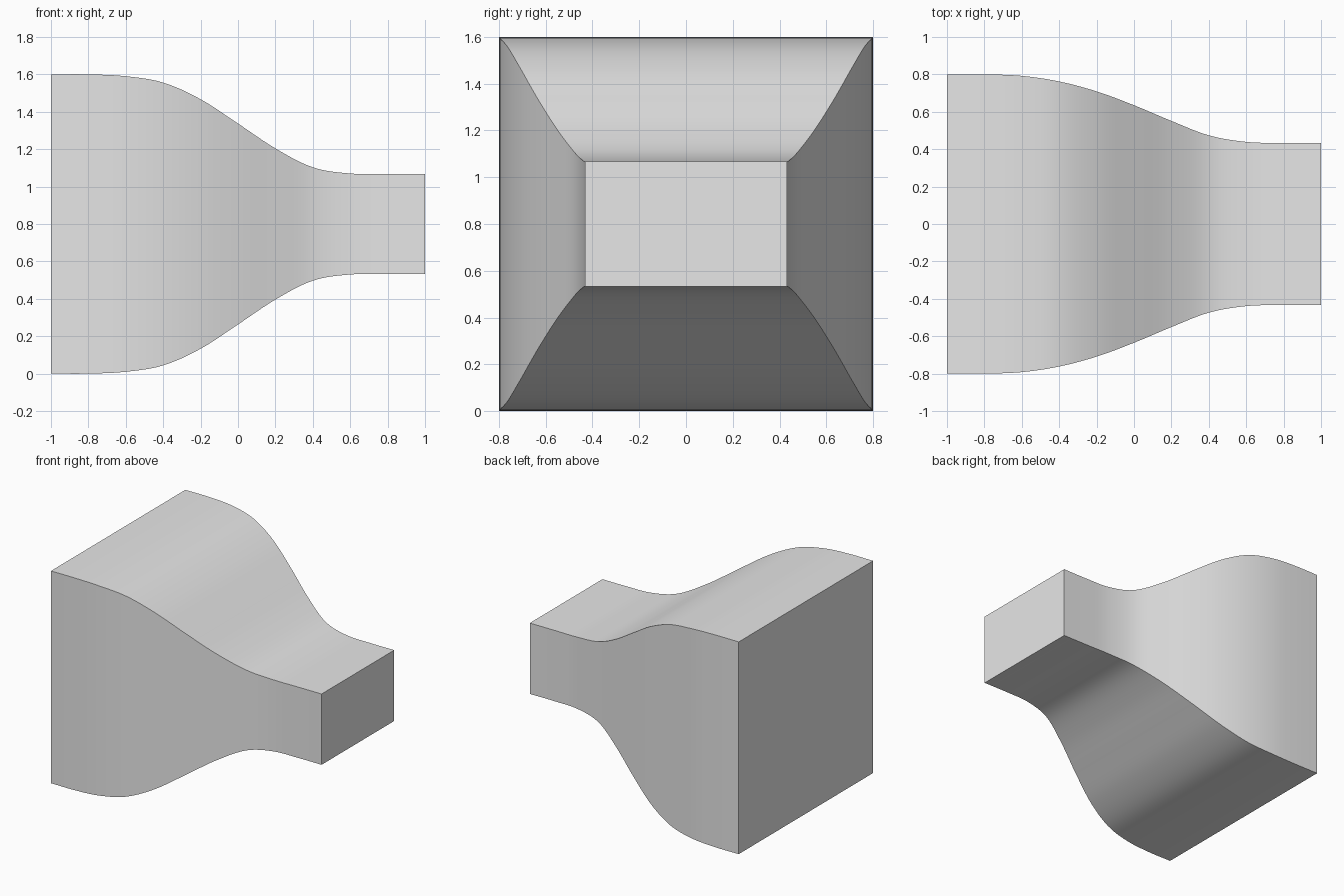
import bpy
import bmesh
import math

cube = bpy.data.objects.get("Cube")
if cube:
    bpy.data.objects.remove(cube, do_unlink=True)

# Half width and half height of the duct at equal steps along its length
STEP = 0.2
CENTRE_Z = 0.8
HALF_WIDTH = [0.8, 0.8, 0.792, 0.762, 0.709, 0.635, 0.551, 0.474, 0.439, 0.433, 0.433]
HALF_HEIGHT = [0.8, 0.8, 0.79, 0.756, 0.667, 0.537, 0.404, 0.303, 0.27, 0.267, 0.267]
SUBSTEPS = 6


def spline(values, i, t):
    """Smooth curve through the values, between entries i and i + 1."""
    last = len(values) - 1
    a, b = values[i], values[i + 1]
    slope_a = (b - values[max(i - 1, 0)]) / 2
    slope_b = (values[min(i + 2, last)] - a) / 2
    s = t * t * (3 - 2 * t)
    return a + (b - a) * s + slope_a * t * (1 - t) ** 2 - slope_b * t * t * (1 - t)


# Rectangular sections along the length
sections = []
for i in range(len(HALF_WIDTH) - 1):
    for k in range(SUBSTEPS):
        t = k / SUBSTEPS
        sections.append((-1 + (i + t) * STEP, spline(HALF_WIDTH, i, t), spline(HALF_HEIGHT, i, t)))
sections.append((1, HALF_WIDTH[-1], HALF_HEIGHT[-1]))

# Loft the sections into a closed solid
bm = bmesh.new()
rings = [
    [bm.verts.new((x, sy * w, CENTRE_Z + sz * h)) for sy, sz in ((-1, -1), (1, -1), (1, 1), (-1, 1))]
    for x, w, h in sections
]
for r, q in zip(rings, rings[1:]):
    for j in range(4):
        n = (j + 1) % 4
        bm.faces.new((r[j], r[n], q[n], q[j]))
bm.faces.new(rings[0])
bm.faces.new(rings[-1])
bmesh.ops.recalc_face_normals(bm, faces=bm.faces)

mesh = bpy.data.meshes.new("contraction_duct")
bm.to_mesh(mesh)
bm.free()
duct = bpy.data.objects.new("contraction_duct", mesh)
bpy.context.collection.objects.link(duct)

# Plain grey material
grey = bpy.data.materials.new("light_grey")
grey.use_nodes = True
colour = (0.8, 0.8, 0.8, 1)
grey.diffuse_color = colour
grey.node_tree.nodes["Principled BSDF"].inputs["Base Color"].default_value = colour
mesh.materials.append(grey)

# Smooth walls with sharp corners
bpy.ops.object.select_all(action="DESELECT")
duct.select_set(True)
bpy.context.view_layer.objects.active = duct
bpy.ops.object.shade_smooth_by_angle(angle=math.radians(30))
